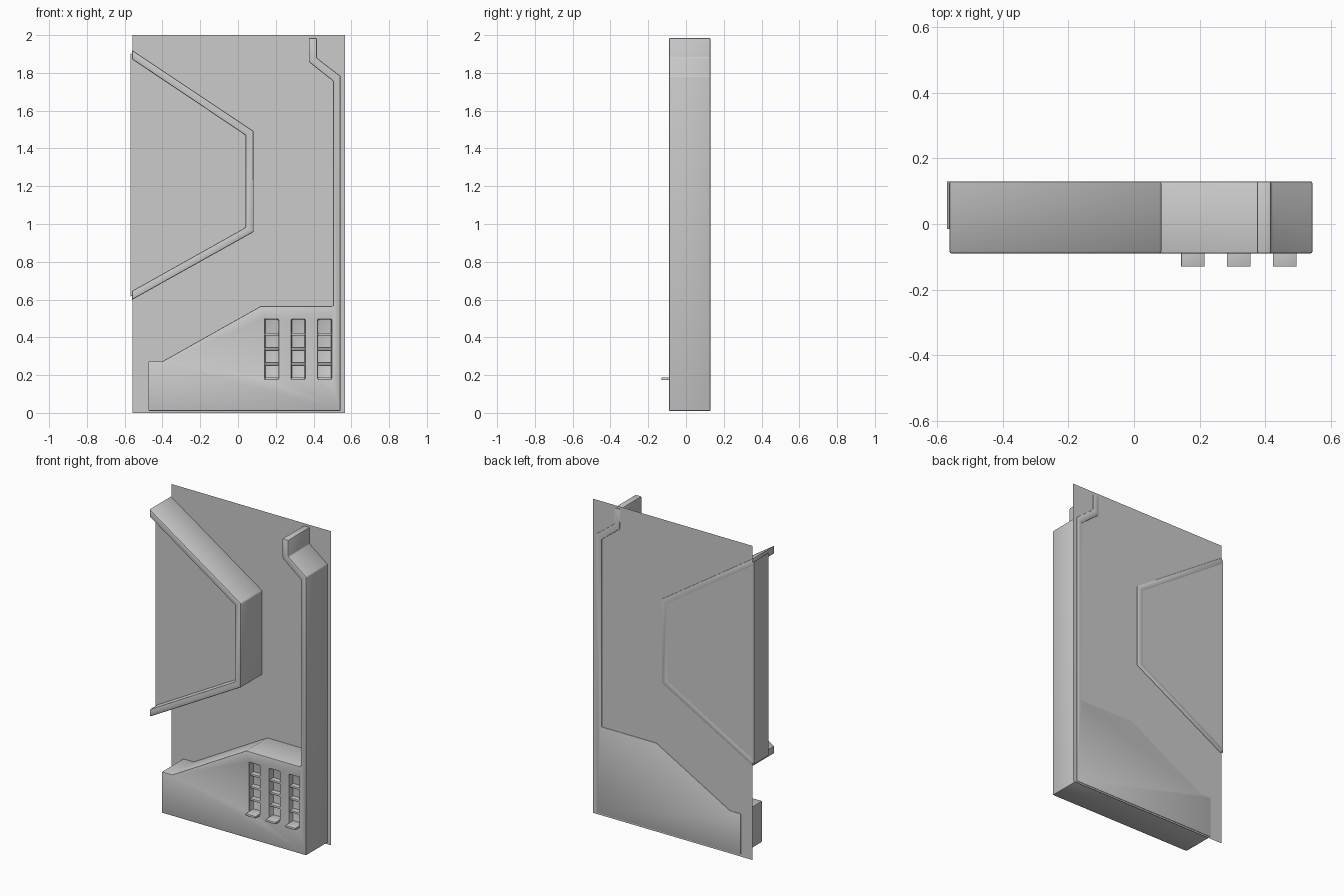
import bpy, bmesh

if "Cube" in bpy.data.objects:
    bpy.data.objects.remove(bpy.data.objects["Cube"])

FRONT, BACK = -0.09, 0.13


def prism(name, pts, y0, y1):
    """Extrude an x/z outline from y0 (front) to y1 (back)."""
    bm = bmesh.new()
    front = bm.faces.new([bm.verts.new((x, y0, z)) for x, z in pts])
    ret = bmesh.ops.extrude_face_region(bm, geom=[front], use_keep_orig=True)
    for v in ret["geom"]:
        if isinstance(v, bmesh.types.BMVert):
            v.co.y = y1
    bmesh.ops.recalc_face_normals(bm, faces=bm.faces)
    me = bpy.data.meshes.new(name)
    bm.to_mesh(me)
    bm.free()
    ob = bpy.data.objects.new(name, me)
    bpy.context.collection.objects.link(ob)
    return ob


def rect(x0, x1, z0, z1):
    return [(x0, z0), (x1, z0), (x1, z1), (x0, z1)]


def activate(ob):
    bpy.ops.object.select_all(action='DESELECT')
    ob.select_set(True)
    bpy.context.view_layer.objects.active = ob


def soften(ob, width):
    """Small rounded edges with smooth shading."""
    activate(ob)
    b = ob.modifiers.new("Bevel", 'BEVEL')
    b.width, b.segments, b.limit_method = width, 2, 'ANGLE'
    bpy.ops.object.modifier_apply(modifier=b.name)
    bpy.ops.object.shade_smooth_by_angle()


# thin backing sheet
bpy.ops.mesh.primitive_plane_add(size=1, location=(0.005, 0.126, 1.0),
                                 rotation=(1.5707963, 0, 0))
sheet = bpy.context.object
sheet.name = "backing_sheet"
sheet.scale = (1.125, 2.0, 1)

# angular frame, open on the left
frame = prism("window_frame", [
    (-0.562, 1.922), (0.083, 1.492), (0.083, 0.958), (-0.562, 0.598),
    (-0.562, 0.645), (0.04, 0.982), (0.04, 1.47), (-0.562, 1.873)], FRONT, BACK)
soften(frame, 0.007)

# recessed panel filling the frame
prism("window_panel", [
    (-0.57, 1.905), (0.06, 1.48), (0.06, 0.97), (-0.57, 0.615)], -0.015, 0.129)

# console base with tall side post
console = prism("console_base", [
    (-0.475, 0.01), (0.543, 0.01), (0.543, 1.783), (0.417, 1.88),
    (0.417, 1.985), (0.375, 1.985), (0.375, 1.858), (0.503, 1.757),
    (0.503, 0.565), (0.12, 0.565), (-0.40, 0.273), (-0.475, 0.273)], FRONT, BACK)

# vent slots cut into the console front
slots = [(0.143 + 0.14 * i, 0.215 + 0.14 * i) for i in range(3)]
for x0, x1 in slots:
    cutter = prism("slot_cutter", rect(x0, x1, 0.18, 0.495), FRONT - 0.05, FRONT + 0.04)
    cutter.hide_render = True
    activate(console)
    m = console.modifiers.new("Slot", 'BOOLEAN')
    m.operation, m.solver, m.object = 'DIFFERENCE', 'EXACT', cutter
    bpy.ops.object.modifier_apply(modifier=m.name)
    bpy.data.objects.remove(cutter)
soften(console, 0.006)

# slot dividers and the protruding ledge at the foot of each slot
for i, (x0, x1) in enumerate(slots):
    for k in range(4):
        z = 0.18 + 0.079 * k
        y0 = -0.13 if k == 0 else FRONT + 0.008
        kind = "ledge" if k == 0 else "divider"
        bar = prism(f"slot_{kind}_{i}_{k}", rect(x0, x1, z - 0.007, z + 0.007),
                    y0, FRONT + 0.045)
        soften(bar, 0.003)
